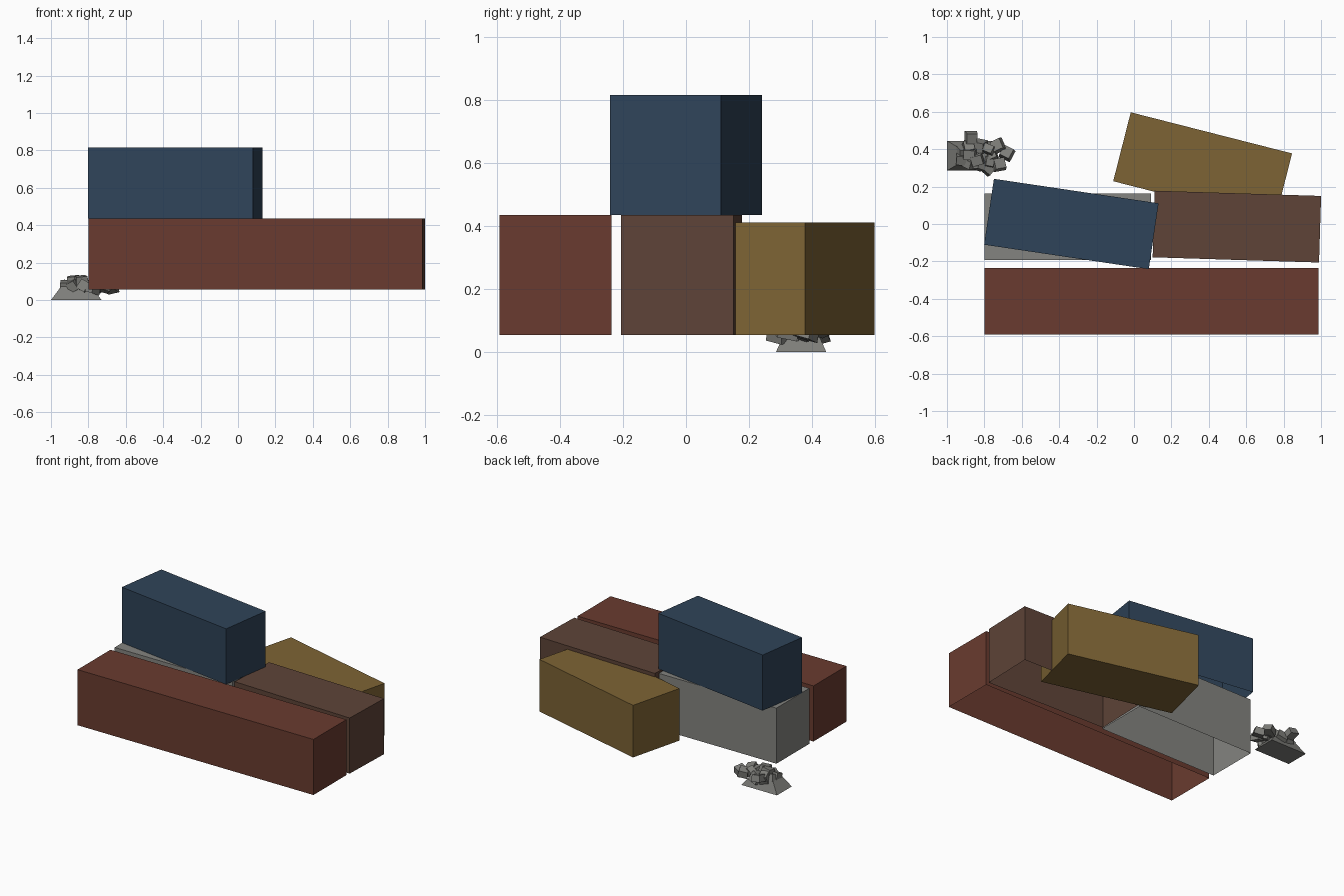
import bpy, bmesh, random
from math import radians, sin, cos, pi
from mathutils import Matrix, Vector, Euler

old = bpy.data.objects.get("Cube")
if old:
    bpy.data.objects.remove(old, do_unlink=True)

LENGTH, WIDTH, HEIGHT = 0.89, 0.356, 0.38
FLOOR = 0.055


def material(name, rgb):
    m = bpy.data.materials.new(name)
    m.use_nodes = True
    m.diffuse_color = (*rgb, 1)
    m.node_tree.nodes["Principled BSDF"].inputs["Base Color"].default_value = (*rgb, 1)
    return m


def finish(name, bm, mat):
    me = bpy.data.meshes.new(name)
    bm.to_mesh(me)
    bm.free()
    me.materials.append(mat)
    ob = bpy.data.objects.new(name, me)
    bpy.context.collection.objects.link(ob)
    return ob


def container(name, mat, centre, turn=0, length=LENGTH, roll=0):
    """Plain shell, open underneath; roll lays it on its side."""
    bm = bmesh.new()
    bmesh.ops.create_cube(bm, size=1)
    bmesh.ops.scale(bm, verts=bm.verts, vec=(length, WIDTH, HEIGHT))
    under = [f for f in bm.faces if f.normal.z < -0.9]
    bmesh.ops.delete(bm, geom=under, context="FACES_ONLY")
    ob = finish(name, bm, mat)
    ob.location = centre
    ob.rotation_euler = (radians(roll), 0, radians(turn))
    return ob


def block(bm, centre, size, turn=(0, 0, 0), taper=1.0):
    """One stone: a box whose upper end is narrowed."""
    verts = bmesh.ops.create_cube(bm, size=1)["verts"]
    rot = Euler(turn).to_matrix()
    for v in verts:
        k = taper if v.co.z > 0 else 1
        p = Vector((v.co.x * size[0] * k, v.co.y * size[1] * k, v.co.z * size[2]))
        v.co = rot @ p + Vector(centre)


red = material("rust red", (0.143, 0.044, 0.029))
brown = material("dull brown", (0.112, 0.057, 0.039))
blue = material("navy blue", (0.028, 0.057, 0.1))
yellow = material("ochre", (0.207, 0.127, 0.035))
grey = material("light grey", (0.23, 0.23, 0.215))
stone = material("stone grey", (0.21, 0.21, 0.195))

# Containers
mid = FLOOR + HEIGHT / 2
container("long_red_container", red, (0.093, -0.414, mid), length=1.785)
container("brown_container", brown, (0.55, -0.014, mid), -1.8)
container("grey_container", grey, (-0.353, -0.015, mid))
container("blue_container", blue, (-0.335, 0, mid + HEIGHT), -8.45)
container("tipped_yellow_container", yellow, (0.367, 0.303, FLOOR + WIDTH / 2), -14.3, roll=-90)

# Rubble heap: tapered base stone, loose crown, overhanging outer stones
random.seed(4)
bm = bmesh.new()
block(bm, (-0.865, 0.365, 0.036), (0.27, 0.16, 0.072), taper=0.6)
for i in range(9):
    a = i * 2 * pi / 9
    spot = (-0.84 + 0.085 * cos(a), 0.365 + 0.05 * sin(a), random.uniform(0.06, 0.085))
    size = [random.uniform(0.045, 0.07) for _ in range(3)]
    block(bm, spot, size, [random.uniform(-0.5, 0.5) for _ in range(3)], 0.85)
outer = [(-0.87, 0.46, 0.09), (-0.78, 0.3, 0.06), (-0.72, 0.32, 0.07),
         (-0.68, 0.38, 0.065), (-0.73, 0.42, 0.08)]
for i, spot in enumerate(outer):
    block(bm, spot, (0.066, 0.068, 0.045), (0.25, 0.2, i * 0.9), 0.85)
for x, y in [(-0.88, 0.37), (-0.84, 0.34)]:
    block(bm, (x, y, 0.108), (0.06, 0.07, 0.04), (0.1, 0.15, x * 9), 0.85)
finish("rubble_heap", bm, stone)
